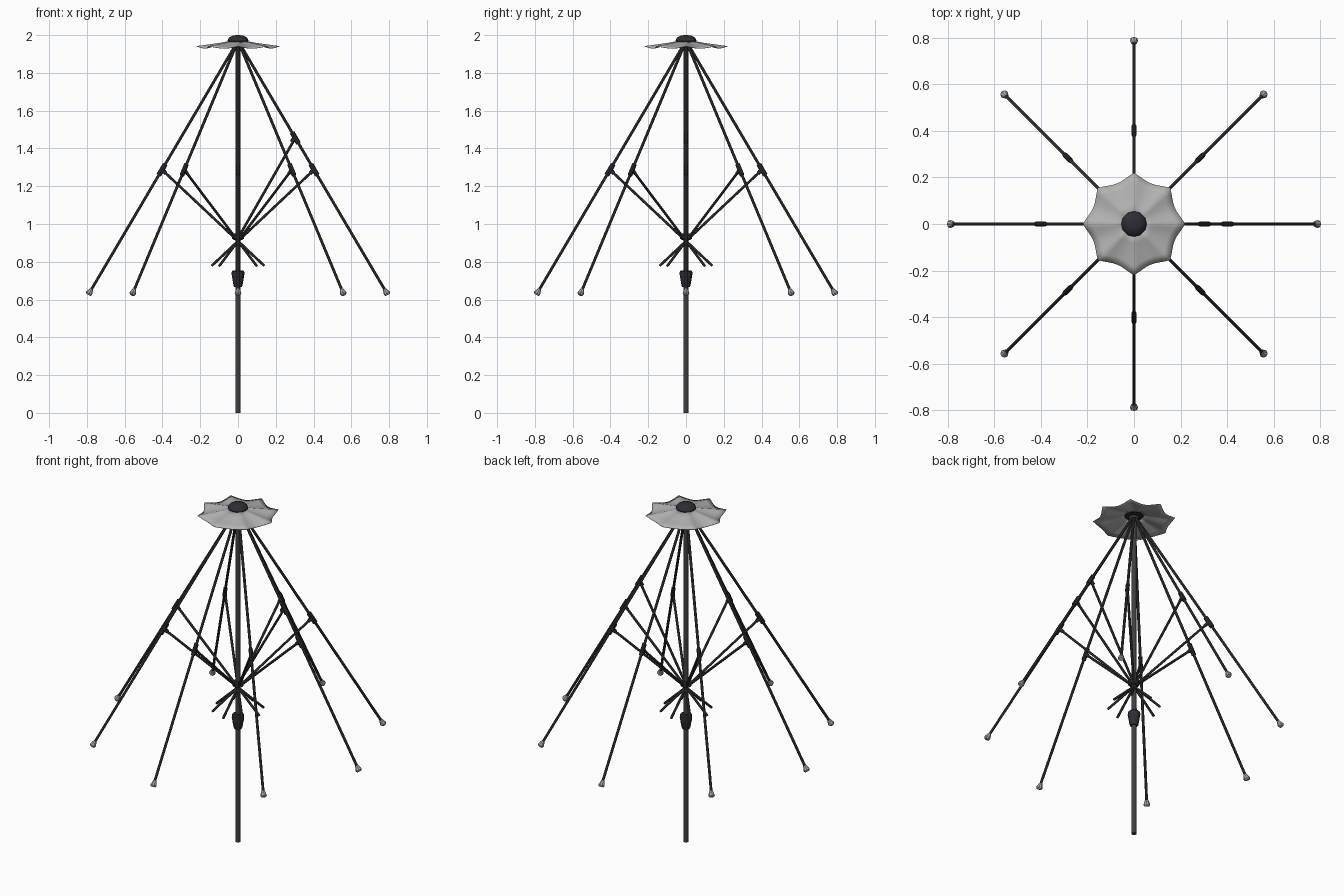
import bpy, bmesh, math
from mathutils import Vector, Matrix

if "Cube" in bpy.data.objects:
    bpy.data.objects.remove(bpy.data.objects["Cube"])


def material(name, rgb):
    m = bpy.data.materials.new(name)
    m.diffuse_color = (*rgb, 1)
    m.use_nodes = True
    m.node_tree.nodes["Principled BSDF"].inputs["Base Color"].default_value = m.diffuse_color
    return m


METAL = material("dark metal", (0.05, 0.05, 0.052))
PLASTIC = material("black plastic", (0.026, 0.026, 0.034))
FABRIC = material("grey fabric", (0.45, 0.45, 0.45))
TIP = material("light grey tip", (0.42, 0.42, 0.42))


def finish(name, bm, mat, angle=35):
    bmesh.ops.recalc_face_normals(bm, faces=bm.faces[:])
    me = bpy.data.meshes.new(name)
    bm.to_mesh(me)
    bm.free()
    ob = bpy.data.objects.new(name, me)
    bpy.context.collection.objects.link(ob)
    me.materials.append(mat)
    bpy.ops.object.select_all(action='DESELECT')
    ob.select_set(True)
    bpy.context.view_layer.objects.active = ob
    bpy.ops.object.shade_smooth_by_angle(angle=math.radians(angle))
    return ob


def lathe(name, profile, mat, n=16):
    bm = bmesh.new()
    rings = [[bm.verts.new((r * math.cos(2 * math.pi * i / n),
                            r * math.sin(2 * math.pi * i / n), z))
              for i in range(n)] for r, z in profile]
    for a, b in zip(rings, rings[1:]):
        for i in range(n):
            j = (i + 1) % n
            bm.faces.new((a[i], a[j], b[j], b[i]))
    bm.faces.new(rings[0])
    bm.faces.new(rings[-1])
    return finish(name, bm, mat)


def rod(name, a, b, r1, r2, mat, n=8, flat=1.0):
    # tapered rod between two points; flat scales it sideways
    a, b = Vector(a), Vector(b)
    d = b - a
    bm = bmesh.new()
    bmesh.ops.create_cone(bm, cap_ends=True, segments=n, radius1=r1,
                          radius2=r2, depth=d.length)
    z = d.normalized()
    side = Vector((0, 0, 1)).cross(z).normalized()
    rot = Matrix((side, z.cross(side), z)).transposed().to_4x4()
    bm.transform(Matrix.Translation((a + b) / 2) @ rot
                 @ Matrix.Diagonal((flat, 1, 1, 1)))
    return finish(name, bm, mat)


# pole, crown, sliding hub and grip
lathe("pole", [(0.0135, 0), (0.0135, 1.97)], METAL)
lathe("top_cap", [(0.05, 1.962), (0.055, 1.97), (0.053, 1.979), (0.043, 1.99),
                  (0.025, 1.998), (0.008, 2.0)], PLASTIC, 12)
lathe("crown_ring", [(0.02, 1.93), (0.03, 1.937), (0.03, 1.955), (0.02, 1.962)], PLASTIC)
lathe("slider_hub", [(0.022, 0.915), (0.031, 0.922), (0.031, 0.942), (0.022, 0.949)], PLASTIC)
lathe("grip", [(0.02, 0.667), (0.024, 0.675), (0.034, 0.735), (0.033, 0.748),
               (0.026, 0.755)], PLASTIC)

# scalloped canopy remnant: points above the ribs, dips between them
bm = bmesh.new()
N = 64
rings = []
for t in (0.0, 0.3, 0.6, 0.8, 1.0):
    ring = []
    for i in range(N):
        ang = 2 * math.pi * i / N
        s = abs(math.sin(4 * ang))
        r = 0.03 + t * (0.19 - 0.031 * s)
        z = 1.972 - 0.03 * t ** 0.8 - 0.012 * t * s
        ring.append(bm.verts.new((r * math.cos(ang), r * math.sin(ang), z)))
    rings.append(ring)
for a, b in zip(rings, rings[1:]):
    for i in range(N):
        j = (i + 1) % N
        bm.faces.new((a[i], a[j], b[j], b[i]))
canopy = finish("canopy", bm, FABRIC)
sol = canopy.modifiers.new("thickness", 'SOLIDIFY')
sol.thickness = 0.002


def at(ang, r, z):
    return Vector((r * math.cos(ang), r * math.sin(ang), z))


RIB_TOP, RIB_END = (0.012, 1.95), (0.793, 0.625)


def rib_point(ang, t):
    r = RIB_TOP[0] + t * (RIB_END[0] - RIB_TOP[0])
    return at(ang, r, RIB_TOP[1] + t * (RIB_END[1] - RIB_TOP[1]))


def joint(name, ang, t):
    # clip on the rib, with a small lug pointing inward to the strut
    rod(name, rib_point(ang, t - 0.022), rib_point(ang, t + 0.022),
        0.0135, 0.0135, PLASTIC, 8, 0.85)
    p = rib_point(ang, t)
    inward = at(ang, -0.022, -0.02)
    rod(name + "_lug", p, p + inward, 0.013, 0.01, PLASTIC, 8, 0.7)


# eight ribs with tips, clips and struts running through the hub
for k in range(8):
    ang = k * math.pi / 4
    rod(f"rib_{k}", rib_point(ang, 0), rib_point(ang, 0.99), 0.0075, 0.0075, METAL)
    rod(f"rib_tip_{k}", rib_point(ang, 0.977), rib_point(ang, 0.994), 0.009, 0.018, TIP)
    rod(f"rib_tip_end_{k}", rib_point(ang, 0.994), rib_point(ang, 1.0), 0.018, 0.013, TIP)
    joint(f"joint_{k}", ang, 0.5)
    rod(f"strut_{k}", rib_point(ang, 0.5), at(ang, -0.14, 0.778), 0.007, 0.007, METAL)

# one extra strut on the right
joint("extra_joint", 0, 0.373)
rod("extra_strut", rib_point(0, 0.373), (0.0, 0, 0.925), 0.007, 0.007, METAL)
